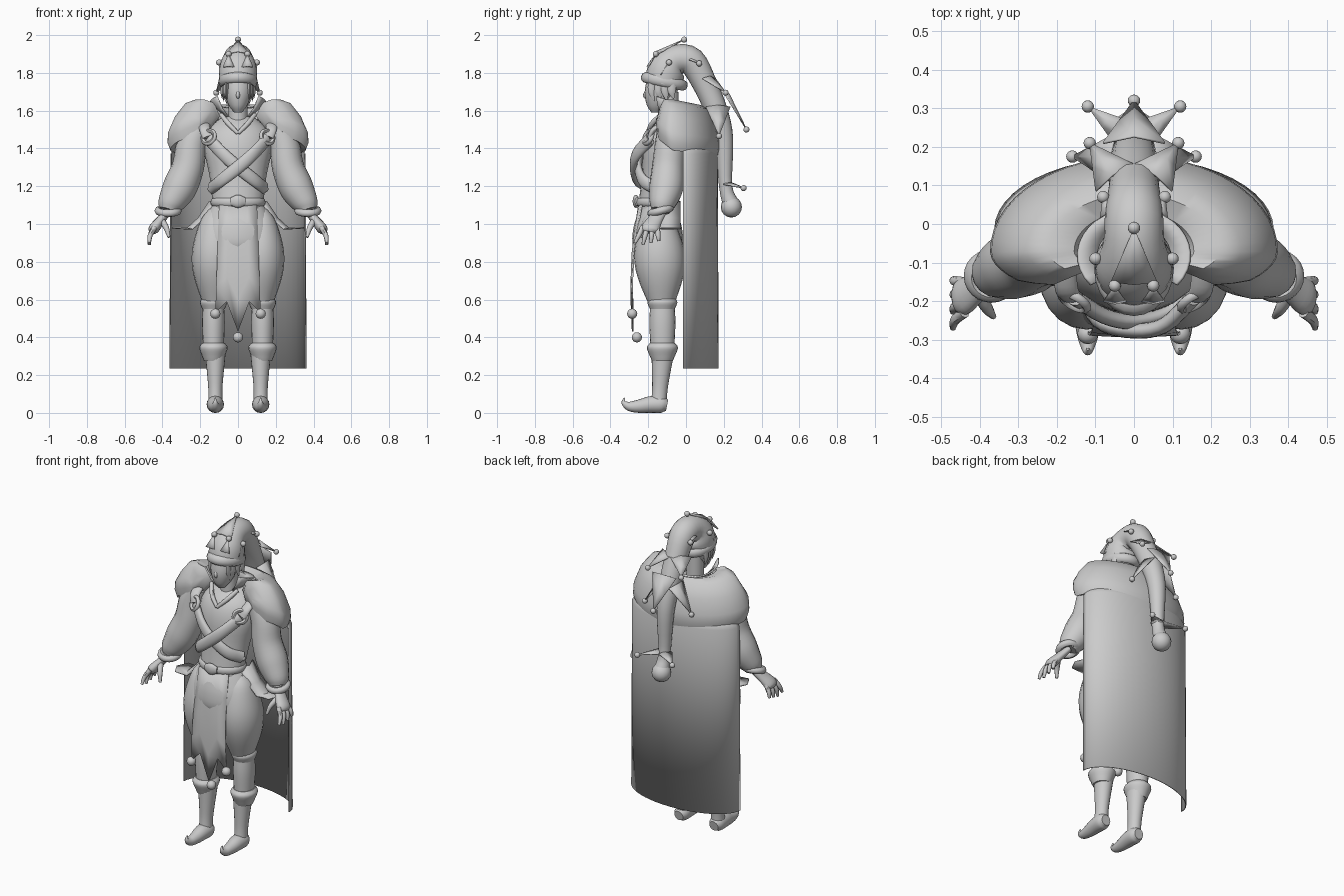
import bpy, bmesh
from math import sin, cos, pi, radians
from mathutils import Vector

X, Y, Z = (Vector(axis) for axis in ((1, 0, 0), (0, 1, 0), (0, 0, 1)))

starting_cube = bpy.data.objects.get("Cube")
if starting_cube:
    bpy.data.objects.remove(starting_cube)

grey = bpy.data.materials.new("plain grey")
grey.use_nodes = True
grey.diffuse_color = (.6, .6, .6, 1)
grey.node_tree.nodes["Principled BSDF"].inputs["Base Color"].default_value = grey.diffuse_color


def finish(obj, name):
    obj.name = name
    obj.data.materials.append(grey)
    bpy.ops.object.select_all(action='DESELECT')
    obj.select_set(True)
    bpy.context.view_layer.objects.active = obj
    bpy.ops.object.shade_smooth_by_angle(angle=radians(45))


def skin(name, rows, closed=False, thickness=0):
    """Skin rows of points into a sheet, or into a capped tube when closed."""
    bm = bmesh.new()
    verts = [[bm.verts.new(point) for point in row] for row in rows]
    count = len(rows[0])
    for lower, upper in zip(verts, verts[1:]):
        for i in range(count if closed else count - 1):
            j = (i + 1) % count
            bm.faces.new((lower[i], lower[j], upper[j], upper[i]))
    if closed:
        bm.faces.new(verts[0])
        bm.faces.new(verts[-1])
    bmesh.ops.recalc_face_normals(bm, faces=bm.faces)
    mesh = bpy.data.meshes.new(name)
    bm.to_mesh(mesh)
    bm.free()
    obj = bpy.data.objects.new(name, mesh)
    bpy.context.collection.objects.link(obj)
    if thickness:
        solid = obj.modifiers.new("thickness", 'SOLIDIFY')
        solid.thickness = thickness
        solid.offset = 0
    finish(obj, name)


def smooth_path(points, steps=4):
    """Catmull-Rom curve through x, y, z, radius points."""
    p = [Vector(point) for point in points]
    p = [p[0] * 2 - p[1]] + p + [p[-1] * 2 - p[-2]]
    path = []
    for a, b, c, d in zip(p, p[1:], p[2:], p[3:]):
        for step in range(steps):
            t = step / steps
            path.append(b + (c - a) * t / 2 + (a - b * 2.5 + c * 2 - d / 2) * t ** 2
                        + (b * 3 - a - c * 3 + d) * t ** 3 / 2)
    return path + [p[-2]]


def tube(name, points, ref=X, depth=1, sides=16, level=False):
    """Tube along a path; depth scales the radius across the ref direction."""
    path = smooth_path(points)
    rows = []
    for i, point in enumerate(path):
        before, after = path[max(i - 1, 0)], path[min(i + 1, len(path) - 1)]
        along = Z if level else (after - before).to_3d().normalized()
        u = (ref - along * ref.dot(along)).normalized()
        w = along.cross(u) * depth
        turns = [2 * pi * k / sides for k in range(sides)]
        rows.append([point.to_3d() + (u * cos(a) + w * sin(a)) * point.w for a in turns])
    skin(name, rows, closed=True)


def column(name, x, y, stations, depth=1, lean=0):
    """Upright form from height, radius stations, leaning back as it rises."""
    base = stations[0][0]
    tube(name, [(x, y + lean * (z - base), z, r) for z, r in stations],
         depth=depth, sides=20, level=True)


def arc(rx, ry, y, z, start=0, end=180, count=24):
    turns = [radians(start + (end - start) * k / count) for k in range(count + 1)]
    return [Vector((rx * cos(a), y + ry * sin(a), z)) for a in turns]


def ball(name, position, radius):
    bpy.ops.mesh.primitive_uv_sphere_add(segments=16, ring_count=8, radius=radius, location=position)
    finish(bpy.context.object, name)


def ring(name, position, radius, thickness, tilt=0, turn=0, stretch=(1, 1, 1)):
    bpy.ops.mesh.primitive_torus_add(major_radius=radius, minor_radius=thickness, major_segments=24,
                                     minor_segments=8, location=position,
                                     rotation=(radians(tilt), 0, radians(turn)))
    bpy.context.object.scale = stretch
    finish(bpy.context.object, name)


def petal(name, base, tip, width):
    """Creased pointed flap of cloth, curving in to a bell on its tip."""
    base, tip = Vector(base), Vector(tip)
    side = Z.cross(tip - base).normalized() * width
    ridge = side.cross(base - tip).normalized() * width / 4
    edge = (base - side, base + ridge, base + side)
    skin(name, [[(base + point - base).lerp(tip, t) for point in edge] for t in (0, .5, .95)],
         thickness=.006)
    ball(name + "_bell", tip, .016)


# Torso, neck and head
column("torso", 0, -.16, [(1.06, .13), (1.25, .15), (1.4, .18), (1.5, .16), (1.57, .08)],
       depth=.75, lean=.2)
column("neck", 0, -.09, [(1.5, .05), (1.7, .05)])
column("head", 0, -.16, [(1.59, .02), (1.63, .05), (1.7, .075), (1.8, .08)], depth=1.15, lean=.25)
tube("nose", [(0, -.2, 1.72, .006), (0, -.218, 1.68, .01), (0, -.2, 1.66, .004)], sides=8)

# Hat with its long tail
tube("hat", [(0, -.12, 1.74, .1), (0, -.1, 1.82, .1), (0, -.05, 1.87, .08), (0, .03, 1.86, .075),
             (0, .1, 1.74, .065), (0, .16, 1.6, .06), (0, .2, 1.45, .05), (0, .21, 1.2, .035),
             (0, .24, 1.1, .045)], sides=20)
ball("hat_tail_knob", (0, .24, 1.09), .056)
ring("hat_band", (0, -.115, 1.755), .095, .02, tilt=-12, stretch=(.9, 1.1, 1.4))
petal("hat_crest", (0, -.15, 1.9), (0, -.01, 1.976), .06)
petal("tail_back_petal", (0, .21, 1.68), (0, .32, 1.5), .08)

# Shoulder mantle: one rounded section swept round the back
section = [(.32, 1.57), (.42, 1.64), (.6, 1.66), (.75, 1.64), (.9, 1.57), (1, 1.48),
           (1.01, 1.43), (.97, 1.39), (.85, 1.41), (.5, 1.5)]
sweeps = 40
rows = []
for k in range(sweeps + 1):
    a = radians(-50 + 280 * k / sweeps)
    back, front = max(sin(a), 0), max(-sin(a), 0)
    reach = .245 * back - .13 * front
    loop = [Vector((.37 * f * cos(a), f * reach - .07,
                    z - .03 * back + .1 * front * (z < 1.5))) for f, z in section]
    middle = sum(loop, Vector()) / len(loop)
    size = {0: .55, 1: .8}.get(min(k, sweeps - k), 1)
    rows.append([middle.lerp(point, size) for point in loop])
skin("shoulder_mantle", rows, closed=True)

# Cape, tucked under the mantle at the top, and standing collar open at the front
skin("cape", [arc(rx, ry, -.015, z) for rx, ry, z in ((.32, .16, 1.44), (.355, .18, 1.37), (.36, .185, .235))],
     thickness=.006)
collar = [arc(.07 + .075 * t, .08 + .04 * t, -.08, 1.57 + .08 * t, -40, 220) for t in (0, .5, 1)]
for point in collar[-1]:
    point.z -= (point.y + .08) / 3
skin("collar", collar, thickness=.008)

# Belt and buckle
ring("belt", (0, -.15, 1.115), .13, .016, stretch=(1, .8, 1.4))
tube("buckle", [(-.04, -.26, 1.12, .02), (0, -.265, 1.12, .035), (.04, -.26, 1.12, .02)],
     ref=Z, depth=.5)

# Hips and pointed front panel
column("hips", 0, -.15, [(1.11, .13), (1.05, .165), (.97, .2), (.88, .2), (.8, .12)], depth=.65)
rows = []
for t in (0, .25, .5, .75, 1):
    y = -.25 - .03 * sin(pi * t * .8) - .015 * t
    rows.append([(across * (.05 + .01 * t), y + across ** 2 * .004 * (1 - t), 1.1 + (bottom - 1.1) * t)
                 for across, bottom in zip(range(-2, 3), (.53, .59, .43, .59, .53))])
skin("front_panel", rows, thickness=.008)
ball("panel_middle_bell", (0, -.26, .4), .027)

for s in (1, -1):
    ball("panel_side_bell", (s * .12, -.285, .525), .027)
    ball("hip_bell", (s * .145, -.16, 1.185), .016)

    # Hat flaps and bells
    petal("hat_front_petal", (s * .05, -.2, 1.83), (s * .05, -.16, 1.9), .03)
    petal("hat_side_petal", (s * .08, -.1, 1.79), (s * .1, -.09, 1.855), .04)
    petal("hat_rear_petal", (s * .06, .03, 1.87), (s * .08, .07, 1.85), .03)
    petal("tail_upper_petal", (s * .05, .12, 1.77), (s * .115, .21, 1.695), .06)
    petal("tail_middle_petal", (s * .05, .17, 1.62), (s * .16, .175, 1.465), .065)
    petal("tail_lower_petal", (s * .02, .23, 1.21), (s * .12, .305, 1.19), .04)

    # Flat pointed hair locks beside the face
    for k in range(4):
        x, y = s * (.06 + .008 * k), -.18 + .035 * k
        tube("hair_lock", [(x, y, 1.75, .022), (x, y, 1.7, .02),
                           (x, y + .01, 1.65 + k % 2 / 80, .002)], ref=Y, depth=.5, sides=6)

    # Crossed chest straps, rings and neckline; one strap lies over the other
    lift = -.012 * s
    tube("chest_strap", [(s * .155, -.19, 1.45, .034), (s * .08, lift - .25, 1.37, .034),
                         (0, lift - .265, 1.3, .034), (s * -.09, lift - .24, 1.23, .034),
                         (s * -.14, -.16, 1.19, .034)], ref=Z, depth=.6)
    tube("shoulder_strap", [(s * .16, -.19, 1.46, .03), (s * .175, -.17, 1.5, .03),
                            (s * .18, -.1, 1.54, .03)], depth=.5)
    ring("strap_ring", (s * .155, -.2, 1.46), .036, .012, tilt=70, turn=s * 30)
    tube("neckline", [(s * .09, -.13, 1.58, .012), (s * .05, -.18, 1.53, .014),
                      (0, -.205, 1.48, .01)], sides=8)

    # Coat tail sweeping out from the waist
    skin("coat_tail", [[(s * (inner + flare), y, z) for y, flare in ((-.16, 0), (-.1, .03), (-.03, 0))]
                       for inner, z in ((.12, 1.12), (.18, 1.03), (.24, .975), (.32, .98))], thickness=.008)

    # Arm: puffed sleeve, cuff, hand
    wrist = (s * .37, -.135, 1.07)
    tube("sleeve", [(s * .2, -.08, 1.52, .07), (s * .245, -.085, 1.42, .08), (s * .265, -.095, 1.3, .085),
                    (s * .31, -.105, 1.19, .09), (s * .355, -.125, 1.11, .07), (*wrist, .05)], ref=Y)
    ring("cuff", wrist, .052, .02, tilt=15)
    tube("palm", [(*wrist, .035), (s * .41, -.165, 1.02, .04), (s * .445, -.19, .975, .048),
                  (s * .455, -.195, .955, .03)], ref=Y, depth=.6)
    for k in range(4):
        knuckle, tip = -.23 + .026 * k, -.27 + .042 * k
        tube("finger", [(s * .44, knuckle, .985, .014), (s * .465, (knuckle + tip) / 2, .94, .013),
                        (s * .47, tip, .89 + abs(k - 1) / 100, .008)], ref=Y, sides=8)
    tube("thumb", [(s * .405, -.18, 1.02, .018), (s * .38, -.22, .98, .015),
                   (s * .365, -.24, .93, .008)], ref=Y, sides=8)

    # Leg: baggy trousers, knee band, stocking
    leg_x, shin_x, boot_x, leg_y = s * .123, s * .13, s * .12, -.125
    column("trouser_leg", leg_x, -.15, [(1.08, .03), (1.02, .075), (.9, .113), (.8, .122), (.7, .105),
                                        (.57, .06)], depth=1.1, lean=-.04)
    column("knee_band", shin_x, leg_y, [(.61, .06), (.585, .072), (.55, .06)], depth=1.1)
    column("lower_leg", shin_x, leg_y, [(.58, .055), (.48, .06), (.35, .055)], depth=1.15)

    # Boot: folded cuff, shaft, curled toe
    column("boot_cuff", shin_x, leg_y, [(.37, .06), (.345, .075), (.3, .06), (.275, .05)], depth=1.1)
    column("boot_shaft", boot_x, leg_y - .02, [(.04, .038), (.12, .037), (.2, .043), (.32, .055)],
           depth=1.1, lean=.08)
    tube("boot_foot", [(boot_x, y, z, r) for y, z, r in (
        (-.1, .04, .03), (-.13, .045, .045), (-.19, .044, .044), (-.25, .035, .035),
        (-.3, .035, .025), (-.33, .055, .012), (-.325, .08, .003))])
